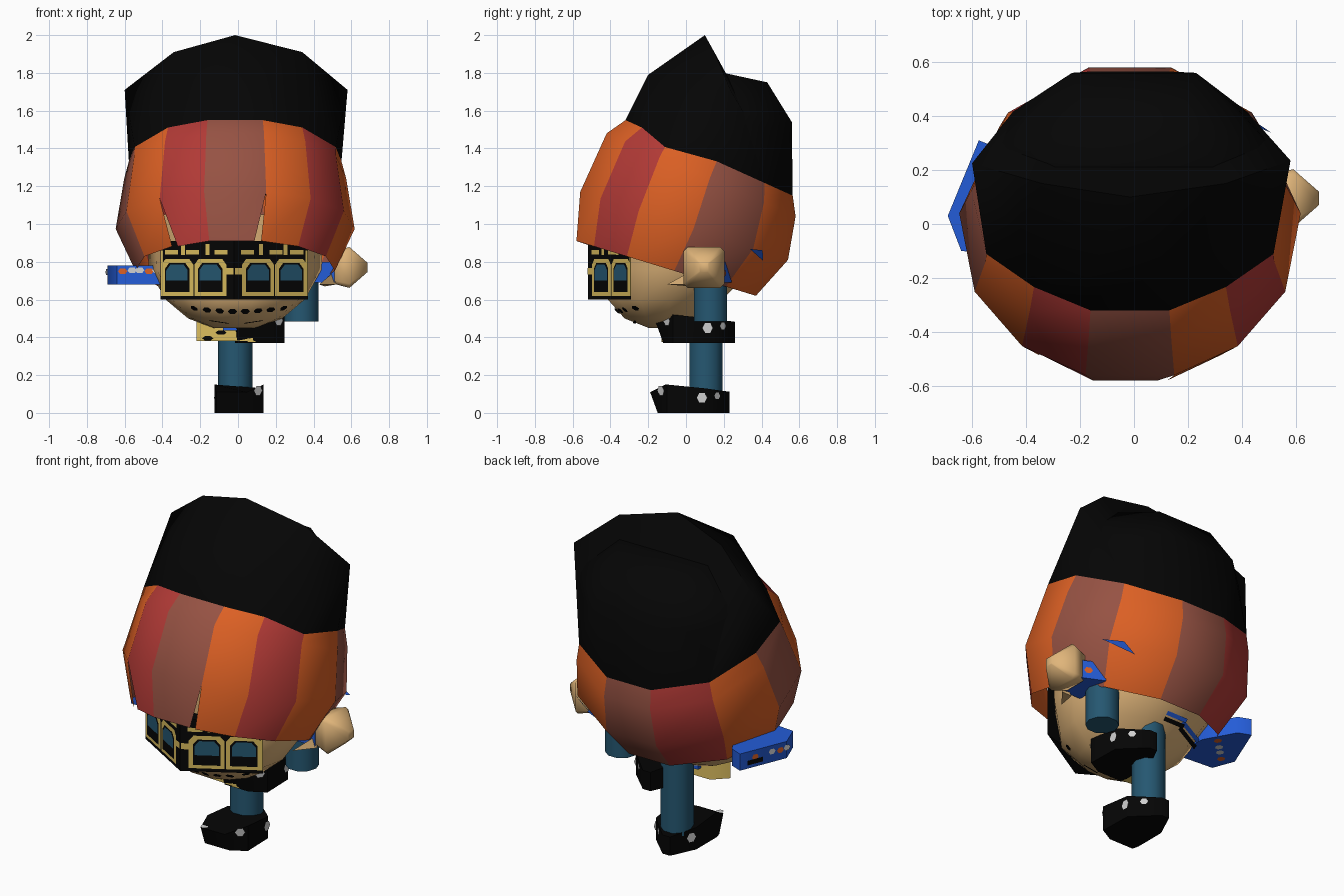
import bpy, bmesh, math
from mathutils import Vector
from mathutils.bvhtree import BVHTree

if "Cube" in bpy.data.objects:
    bpy.data.objects.remove(bpy.data.objects["Cube"])


def material(name, rgb):
    m = bpy.data.materials.new(name)
    m.use_nodes = True
    col = [((c / 255 + 0.055) / 1.055) ** 2.4 for c in rgb] + [1]
    m.diffuse_color = col
    bsdf = next(n for n in m.node_tree.nodes if n.type == "BSDF_PRINCIPLED")
    bsdf.inputs["Base Color"].default_value = col
    return m


ORANGE = material("orange", (220, 96, 36))
RED = material("brick red", (178, 58, 54))
BROWN = material("warm brown", (150, 82, 67))
BLACK = material("black", (4, 4, 4))
SKIN = material("skin", (224, 181, 122))
GOLD = material("gold", (218, 188, 94))
TEAL = material("teal", (37, 87, 113))
BLUE = material("blue", (36, 92, 215))
GREY = material("light grey", (208, 208, 208))


def make(name, bm, *mats, fix=True, sharp=50):
    """Turns a bmesh into an object, smooth with sharp edges kept."""
    if fix:
        bmesh.ops.recalc_face_normals(bm, faces=bm.faces)
    for f in bm.faces:
        f.smooth = True
    me = bpy.data.meshes.new(name)
    bm.to_mesh(me)
    bm.free()
    me.set_sharp_from_angle(angle=math.radians(sharp))
    for m in mats:
        me.materials.append(m)
    ob = bpy.data.objects.new(name, me)
    bpy.context.scene.collection.objects.link(ob)
    return ob


HALF = [15, 39, 65, 95, 130, 165]
ANGLES = [math.radians(a) for a in [-15] + HALF + [-a for a in reversed(HALF[1:])]]


def ring(front, back, rx, cx=-0.015):
    """Tilted twelve-sided ring given by its front and back (y, z) points; a flat side faces front."""
    f, b = Vector(front), Vector(back)
    pts = []
    for a in ANGLES:
        p = (f + b) / 2 + (f - b) / 2 * math.cos(a) / math.cos(ANGLES[0])
        pts.append(Vector((cx + rx * math.sin(a), p.x, p.y)))
    return pts


def loft(name, rings, mat, sharp=50):
    bm = bmesh.new()
    vs = [[bm.verts.new(p) for p in r] for r in rings]
    n = len(vs[0])
    for lo, hi in zip(vs, vs[1:]):
        for i in range(n):
            bm.faces.new((lo[i], lo[(i + 1) % n], hi[(i + 1) % n], hi[i]))
    bm.faces.new(vs[0])
    bm.faces.new(vs[-1])
    return make(name, bm, mat, sharp=sharp)


def hull(name, pts, mat):
    bm = bmesh.new()
    for p in pts:
        bm.verts.new(p)
    bmesh.ops.convex_hull(bm, input=bm.verts)
    bmesh.ops.delete(bm, geom=[v for v in bm.verts if not v.link_faces], context="VERTS")
    return make(name, bm, mat)


def prism(name, plan, z0, z1, mat):
    return loft(name, [[(x, y, z) for x, y in plan] for z in (z0, z1)], mat)


def tube(name, x, y, z0, z1, r, mat, n=10):
    plan = [(x + r * math.cos(i * math.tau / n), y + r * math.sin(i * math.tau / n)) for i in range(n)]
    return prism(name, plan, z0, z1, mat)


def decals(name, target, spots, mat, lift=0.004):
    """Flat plates laid on a surface; each spot is (origin, direction, outline)."""
    me = target.data
    tree = BVHTree.FromPolygons([v.co for v in me.vertices], [p.vertices[:] for p in me.polygons])
    bm = bmesh.new()
    for origin, direction, outline in spots:
        hit, nor, _, _ = tree.ray_cast(Vector(origin), Vector(direction))
        if hit is None:
            continue
        if nor.dot(Vector(direction)) > 0:
            nor = -nor
        up = Vector((0, 1, 0)) if abs(nor.z) > 0.9 else Vector((0, 0, 1))
        u = up.cross(nor).normalized()
        v = nor.cross(u)
        bm.faces.new([bm.verts.new(hit + nor * lift + u * a + v * b) for a, b in outline])
    return make(name, bm, mat, fix=False)


def blob(w, h, n=6):
    return [(w * math.cos(i * math.tau / n), h * math.sin(i * math.tau / n)) for i in range(n)]


def box(w, h):
    return [(-w, -h), (w, -h), (w, h), (-w, h)]


def arch(w, z0, z1):
    return [(-w, z0), (w, z0), (w, z1 - 0.03), (w - 0.025, z1), (0.025 - w, z1), (-w, z1 - 0.03)]


FRONT, LEFT, RIGHT, BACK, UP = (0, 1, 0), (-1, 0, 0), (1, 0, 0), (0, -1, 0), (0, 0, 1)

# Striped hair: twelve panels, slit beside the front panels
rim = ring((-0.58, 0.91), (0.37, 0.62), 0.53)
wide = ring((-0.56, 1.17), (0.54, 0.81), 0.635)
upper = ring((-0.42, 1.48), (0.58, 1.04), 0.59)
brow = ring((-0.32, 1.55), (0.565, 1.15), 0.565)
for k, side in ((3, 1), (10, -1)):
    brow[k] += Vector((0.02 * side, -0.04, -0.03))
order = "BOROBOBROBOR"
bm = bmesh.new()
rows = [[bm.verts.new(p) for p in r] for r in (rim, wide, upper, brow)]
for i in range(12):
    j = (i + 1) % 12
    for k in range(3):
        quad = [rows[k][i], rows[k][j], rows[k + 1][j], rows[k + 1][i]]
        if k == 0 and i == 0:
            quad[1] = bm.verts.new(rim[j] + Vector((-0.035, 0, 0)))
        if k == 0 and i == 11:
            quad[0] = bm.verts.new(rim[i] + Vector((0.03, -0.01, 0)))
        bm.faces.new(quad).material_index = "ORB".index(order[i])
hair = make("striped_hair", bm, ORANGE, RED, BROWN)

# Black crown: a raised front crest and a lower rear dome
ridge = [(-0.6, 0.225, 1.71), (-0.34, 0.15, 1.91), (-0.015, 0.1, 2.0), (0.34, 0.15, 1.91), (0.58, 0.235, 1.71)]
crest = [(s * x - 0.015, y, z) for s in (-1, 1) for x, y, z in
         ((0.16, -0.2, 1.79), (0.42, -0.03, 1.7), (0.08, 0.15, 1.91))]
dome = [(s * x, y, z) for s in (-1, 1) for x, y, z in
        ((0.3, 0.2, 1.8), (0.18, 0.43, 1.75), (0.23, 0.56, 1.54), (0.38, 0.43, 1.5), (0.56, 0.23, 1.6))]
hull("crown_crest", brow + ridge + crest, BLACK)
hull("crown_dome", brow + dome, BLACK)

# Head with mouth, chin and nape marks
head = loft("head", [ring((cy - r * 0.82, z), (cy + r * 0.82, z), r) for r, cy, z in
                     ((0.12, -0.1, 0.45), (0.25, -0.12, 0.5), (0.37, -0.11, 0.6),
                      (0.46, -0.03, 0.76), (0.47, -0.03, 1.05))], SKIN)
teeth = [((0.067 * i - 0.23, -1, 0.54 + 0.3 * (0.067 * i - 0.23) ** 2), FRONT, blob(0.025, 0.02)) for i in range(8)]
decals("mouth", head, teeth, BLACK)
decals("chin_marks", head, [((x, -1, 0.485), FRONT, box(0.05, 0.006)) for x in (-0.1, 0.08)], BLACK)
for name, z, mat in (("nape_band", 0.625, BLACK), ("nape_trim", 0.65, BLUE)):
    decals(name, head, [((x, 1, z), BACK, box(0.07, 0.012)) for x in (-0.1, -0.22, -0.3)], mat)

# Wedge-shaped goggles
goggles = prism("goggles", [(-0.41, -0.29), (-0.02, -0.52), (0.37, -0.29), (-0.02, -0.40)], 0.6, 0.91, BLACK)


def on_goggles(name, xs, z, outline, mat, lift):
    decals(name, goggles, [((x - 0.02, -1, z), FRONT, outline) for x in xs], mat, lift)


lenses = [-0.3, -0.125, 0.125, 0.3]
on_goggles("lens_frames", lenses, 0.715, arch(0.098, -0.095, 0.1), GOLD, 0.002)
on_goggles("lens_shades", lenses, 0.715, arch(0.075, -0.075, 0.078), BLACK, 0.004)
on_goggles("lens_glass", lenses, 0.715, arch(0.066, -0.015, 0.07), TEAL, 0.006)
on_goggles("top_dashes", (-0.33, -0.22, -0.07, 0.07, 0.22, 0.33), 0.85, box(0.04, 0.012), GOLD, 0.002)
on_goggles("top_ticks", (-0.27, -0.14, 0.14, 0.27), 0.865, box(0.012, 0.028), GOLD, 0.003)
on_goggles("bridge", (-0.025, 0.025), 0.75, box(0.025, 0.018), GOLD, 0.003)
on_goggles("side_trim", (-0.382, 0.382), 0.74, box(0.006, 0.12), GOLD, 0.003)

# Body scrap under the chin
body = prism("body", [(-0.22, -0.11), (0.08, -0.13), (0.06, -0.03), (-0.14, -0.03)], 0.38, 0.5, GOLD)
prism("body_hem", [(0.05, -0.13), (0.17, -0.11), (0.17, -0.04), (0.05, -0.04)], 0.375, 0.41, GOLD)
decals("body_spots", body, [((x, -1, z), FRONT, blob(0.03, 0.013)) for x, z in
                            ((-0.17, 0.48), (-0.09, 0.425), (0.03, 0.43), (-0.16, 0.395))], BLACK)
prism("collar", [(-0.08, -0.14), (0.08, -0.14), (0.08, 0), (-0.08, 0)], 0.435, 0.47, BLUE)

# Legs
tube("standing_leg", -0.015, 0.105, 0.1, 0.6, 0.092, TEAL)
tube("raised_leg", 0.335, 0.13, 0.485, 0.8, 0.092, TEAL)

# Shoes: broad toe and narrow heel, outline as (x, y, top height)
outline = [(-0.12, -0.19, 0.11), (0.04, -0.19, 0.11), (0.13, -0.1, 0.15), (0.125, 0.1, 0.13),
           (-0.01, 0.23, 0.112), (-0.06, 0.23, 0.112), (-0.13, 0.08, 0.132), (-0.13, -0.11, 0.15)]
for name, x, y, z in (("standing_shoe", 0.005, 0, 0), ("raised_shoe", 0.115, 0.03, 0.37)):
    shoe = loft(name, [[(x + a, y + max(b, -0.15), z) for a, b, _ in outline],
                       [(x + a, y + b, z + c) for a, b, c in outline]], BLACK)
    spot = blob(0.028, 0.03)
    decals(name + "_spots", shoe, [
        ((x - 0.1, -1, z + 0.115), FRONT, blob(0.022, 0.03)), ((x + 0.1, -1, z + 0.118), FRONT, spot),
        ((1, y + 0.085, z + 0.08), LEFT, spot), ((-1, y + 0.11, z + 0.08), RIGHT, spot),
        ((x + 0.06, 1, z + 0.09), BACK, blob(0.022, 0.02))], GREY)

# Hand and thumb
loft("hand", [[(x, 0.095 + a * h, 0.77 + b * h) for a, b in ((-1, -0.8), (-0.8, -1), (0.8, -1), (1, -0.8),
                                                            (1, 0.8), (0.8, 1), (-0.8, 1), (-1, 0.8))]
              for x, h in ((0.5, 0.085), (0.59, 0.108), (0.685, 0.025))], SKIN, sharp=100)
hull("thumb", [(0.43, -0.1, 0.68), (0.52, 0.01, 0.68), (0.5, 0.01, 0.74), (0.46, 0.02, 0.67)], SKIN)

# Sleeves
right_sleeve = prism("right_sleeve", [(-0.4, -0.12), (-0.64, -0.1), (-0.69, 0.03), (-0.575, 0.31),
                                      (-0.5, 0.28), (-0.4, 0.1)], 0.68, 0.78, BLUE)
left_sleeve = prism("left_sleeve", [(0.38, 0.0), (0.51, 0.0), (0.53, 0.18), (0.4, 0.24)], 0.69, 0.8, BLUE)
for label, mat, xs, ys, z in (("orange", ORANGE, (-0.61, -0.47), (0.07, 0.22), 0.75),
                              ("grey", GREY, (-0.56, -0.52, -0.43), (0.03, 0.12), 0.755)):
    spots = [((x, -1, z), FRONT, blob(0.025, 0.018)) for x in xs]
    spots += [((-1, y, z - 0.01), RIGHT, blob(0.022, 0.018)) for y in ys]
    spots += [((x, x + 0.62, 0.6), UP, blob(0.022, 0.025)) for x in xs[:2]]
    decals(label + "_sleeve_spots", right_sleeve, spots, mat)
decals("dark_sleeve_patch", right_sleeve, [((-1, 0.22, 0.715), RIGHT, box(0.05, 0.014))], BLACK)
decals("left_sleeve_spots", left_sleeve, [((0.49, 1, 0.74), BACK, blob(0.025, 0.02))], ORANGE)
decals("sleeve_shard", hair, [((1.4, 1.35, 0.85), (-1, -1, 0), [(-0.09, 0.03), (0.09, -0.05), (0.03, 0.02)])], BLUE, 0.008)
